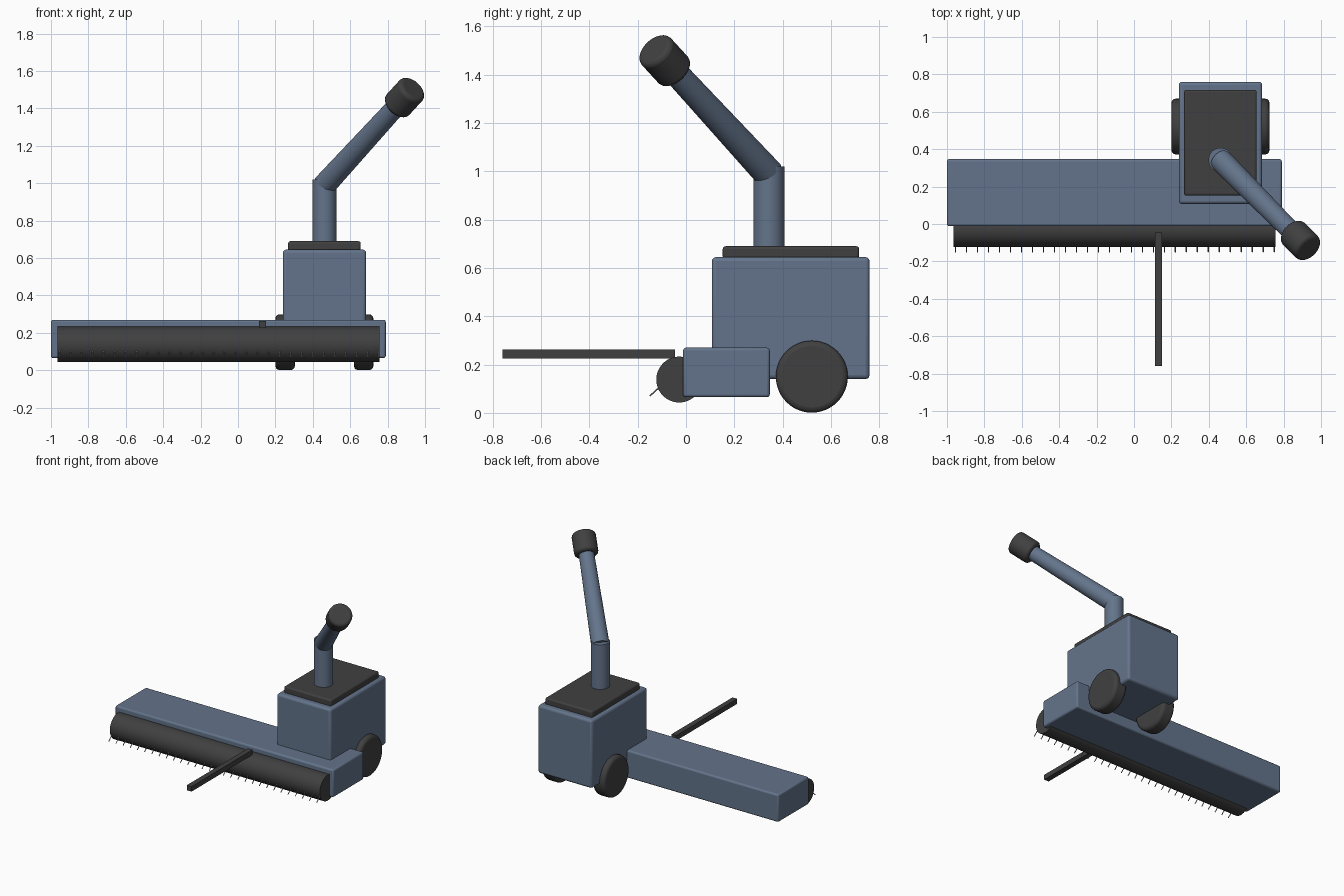
import bpy
import math
from mathutils import Vector

cube = bpy.data.objects.get("Cube")
if cube:
    bpy.data.objects.remove(cube, do_unlink=True)


def make_material(name, rgb):
    mat = bpy.data.materials.new(name)
    mat.use_nodes = True
    color = (*rgb, 1.0)
    mat.diffuse_color = color
    mat.node_tree.nodes["Principled BSDF"].inputs["Base Color"].default_value = color
    return mat


slate = make_material("slate blue paint", (0.127, 0.175, 0.258))
dark = make_material("dark rubber", (0.051, 0.051, 0.051))
steel = make_material("grey steel", (0.32, 0.32, 0.33))


def finish(obj, name, mat, bevel):
    """Name, colour, round and smooth a part."""
    obj.name = name
    obj.data.materials.append(mat)
    if bevel:
        mod = obj.modifiers.new("rounded edges", 'BEVEL')
        mod.width = bevel
        mod.segments = 3
        mod.limit_method = 'ANGLE'
        mod.angle_limit = math.radians(40)
    bpy.ops.object.shade_smooth_by_angle(angle=math.radians(35))
    return obj


def box(name, low, high, mat, bevel=0.0):
    low, high = Vector(low), Vector(high)
    bpy.ops.mesh.primitive_cube_add(size=1, location=(low + high) / 2)
    obj = bpy.context.object
    obj.scale = high - low
    bpy.ops.object.transform_apply(location=False, rotation=False, scale=True)
    return finish(obj, name, mat, bevel)


def rod(name, start, end, r1, mat, r2=None, bevel=0.0, sides=40):
    """Round bar between two points, optionally tapered."""
    start, end = Vector(start), Vector(end)
    axis = end - start
    bpy.ops.mesh.primitive_cone_add(
        vertices=sides, radius1=r1, radius2=r1 if r2 is None else r2,
        depth=axis.length, location=(start + end) / 2,
        rotation=axis.to_track_quat('Z', 'Y').to_euler())
    return finish(bpy.context.object, name, mat, bevel)


# Wide header housing and the engine body
box("header_housing", (-1.0, -0.012, 0.065), (0.79, 0.347, 0.27), slate, 0.012)
box("body", (0.24, 0.107, 0.14), (0.685, 0.76, 0.645), slate, 0.017)
box("body_lid", (0.268, 0.152, 0.635), (0.656, 0.717, 0.69), dark, 0.012)

# Wheels on both sides of the body
for side, x in (("right", 0.2), ("left", 0.62)):
    rod(side + "_wheel", (x, 0.521, 0.15), (x + 0.104, 0.521, 0.15), 0.149,
        dark, bevel=0.022, sides=48)

# Pickup reel with a row of teeth
rod("pickup_reel", (-0.965, -0.028, 0.138), (0.757, -0.028, 0.138), 0.095, dark, sides=48)
tooth_count = 30
for i in range(tooth_count):
    x = -0.955 + i * 1.705 / (tooth_count - 1)
    rod("reel_tooth", (x, -0.09, 0.124), (x, -0.15, 0.07), 0.003, steel, sides=8)

# Drawbar reaching forward
box("drawbar", (0.112, -0.76, 0.226), (0.151, -0.045, 0.263), dark)

# Upright pipe, slanted discharge chute and its end cap
rod("chute_post", (0.462, 0.343, 0.66), (0.462, 0.343, 1.02), 0.064, slate)
direction = Vector((1, -1, 1.09)).normalized()
cap_center = Vector((0.89, -0.088, 1.458))
rod("discharge_chute", (0.462, 0.343, 0.99), cap_center, 0.062, slate, r2=0.051)
rod("chute_cap", cap_center - direction * 0.08, cap_center + direction * 0.08, 0.082,
    dark, bevel=0.02)
